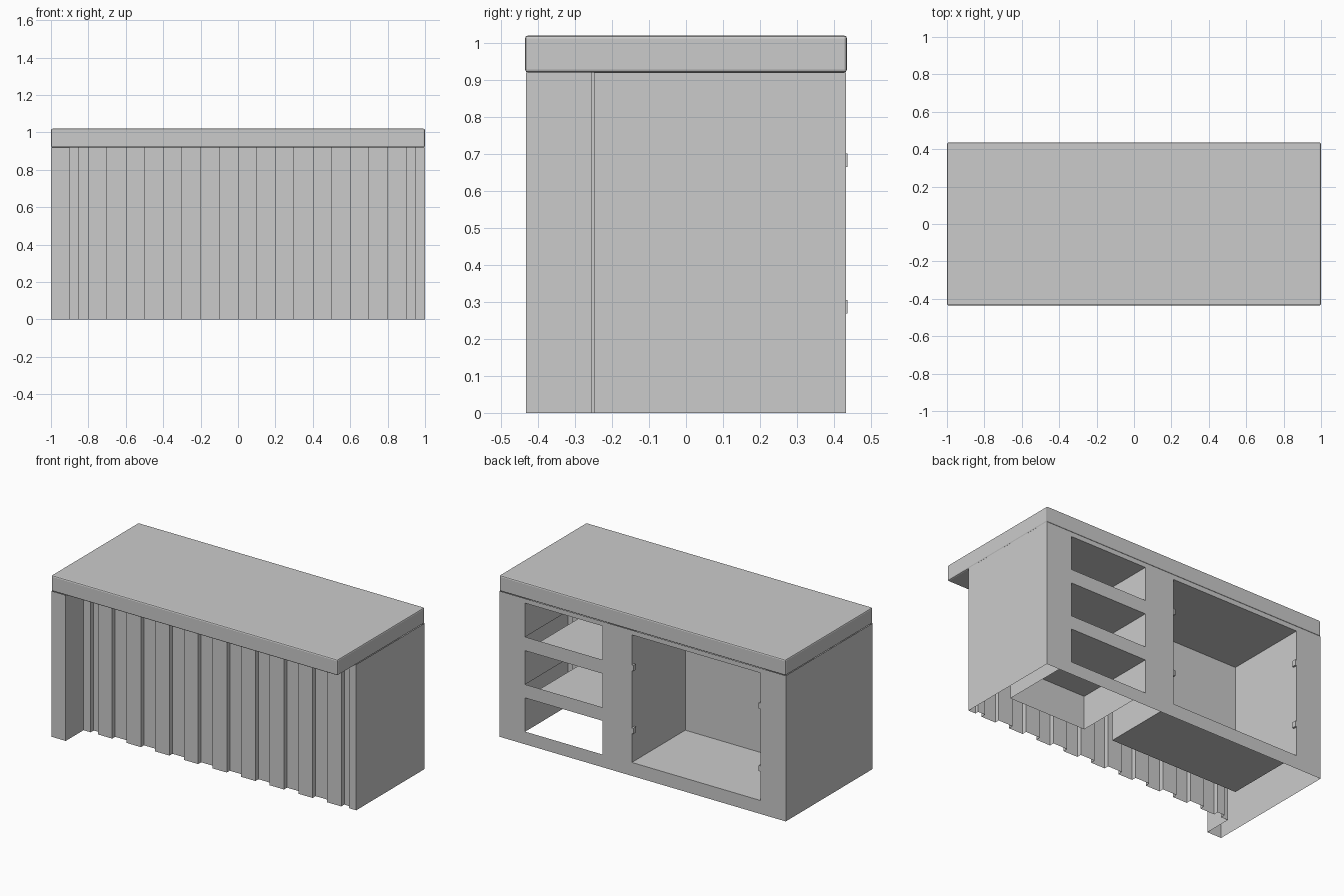
import bpy, bmesh

if "Cube" in bpy.data.objects:
    bpy.data.objects.remove(bpy.data.objects["Cube"])

BACK, FRONT, TOP = 0.433, -0.433, 0.92
RIDGE, GROOVE = -0.255, -0.225      # panelled front depths
DEEP = -0.10                        # rear wall of the compartments


def make(name, quads):
    """Mesh object from a list of four-corner faces."""
    bm = bmesh.new()
    for q in quads:
        bm.faces.new([bm.verts.new(p) for p in q])
    bmesh.ops.remove_doubles(bm, verts=bm.verts, dist=1e-5)
    me = bpy.data.meshes.new(name)
    bm.to_mesh(me)
    bm.free()
    ob = bpy.data.objects.new(name, me)
    bpy.context.collection.objects.link(ob)
    return ob


def box(name, lo, hi, bevel=0):
    bpy.ops.mesh.primitive_cube_add(size=1, location=[(a + b) / 2 for a, b in zip(lo, hi)])
    ob = bpy.context.object
    ob.name = name
    ob.scale = [b - a for a, b in zip(lo, hi)]
    bpy.ops.object.transform_apply(location=False, rotation=False, scale=True)
    if bevel:
        m = ob.modifiers.new("bevel", 'BEVEL')
        m.width, m.segments = bevel, 2
    return ob


# Countertop with softly rounded edges
box("countertop", (-1, -0.435, TOP), (1, 0.435, 1.02), 0.008)

# Outer walls: left post and side, ridged front, right side (open at the bottom)
outline = [(-1, BACK), (-1, FRONT), (-0.9, FRONT), (-0.9, RIDGE)]
edges = [-0.9, -0.85] + [i / 10 for i in range(-8, 10)] + [0.95, 1.0]
for i, (a, b) in enumerate(zip(edges, edges[1:])):
    y = GROOVE if i % 2 else RIDGE
    if b == 1.0:
        y = -0.249
    outline += [(a, y), (b, y)]
outline.append((1, BACK))
walls = []
for a, b in zip(outline, outline[1:]):
    if a != b:
        walls.append([(*a, 0), (*b, 0), (*b, TOP), (*a, TOP)])
make("outer_walls", walls)

# Back panel with one cupboard opening and three drawer openings
cupboard = (-0.825, 0.075, 0.085, 0.89)
slots = [(0.28, 0.82, z, z + 0.213) for z in (0.08, 0.378, 0.678)]
openings = [cupboard] + slots
xs = sorted({-1, 1} | {v for o in openings for v in o[:2]})
zs = sorted({0, TOP} | {v for o in openings for v in o[2:]})
panel = []
for x0, x1 in zip(xs, xs[1:]):
    for z0, z1 in zip(zs, zs[1:]):
        cx, cz = (x0 + x1) / 2, (z0 + z1) / 2
        if not any(o[0] < cx < o[1] and o[2] < cz < o[3] for o in openings):
            panel.append([(x1, BACK, z0), (x0, BACK, z0), (x0, BACK, z1), (x1, BACK, z1)])
make("back_panel", panel)


def lining(name, o, floor):
    """Inner faces of a compartment, with or without a floor."""
    x0, x1, z0, z1 = o
    q = [[(x1, DEEP, z0), (x0, DEEP, z0), (x0, DEEP, z1), (x1, DEEP, z1)],
         [(x0, DEEP, z0), (x0, BACK, z0), (x0, BACK, z1), (x0, DEEP, z1)],
         [(x1, BACK, z0), (x1, DEEP, z0), (x1, DEEP, z1), (x1, BACK, z1)],
         [(x0, DEEP, z1), (x0, BACK, z1), (x1, BACK, z1), (x1, DEEP, z1)]]
    if floor:
        q.append([(x0, DEEP, z0), (x1, DEEP, z0), (x1, BACK, z0), (x0, BACK, z0)])
    make(name, q)


lining("cupboard_lining", cupboard, True)
for i, s in enumerate(slots):
    lining(f"drawer_lining_{i + 1}", s, False)

# Small door hinges on both sides of the cupboard opening
for side, x in (("left", cupboard[0]), ("right", cupboard[1] - 0.012)):
    for z in (0.287, 0.683):
        box(f"hinge_{side}", (x, 0.41, z - 0.018), (x + 0.012, 0.436, z + 0.018))
